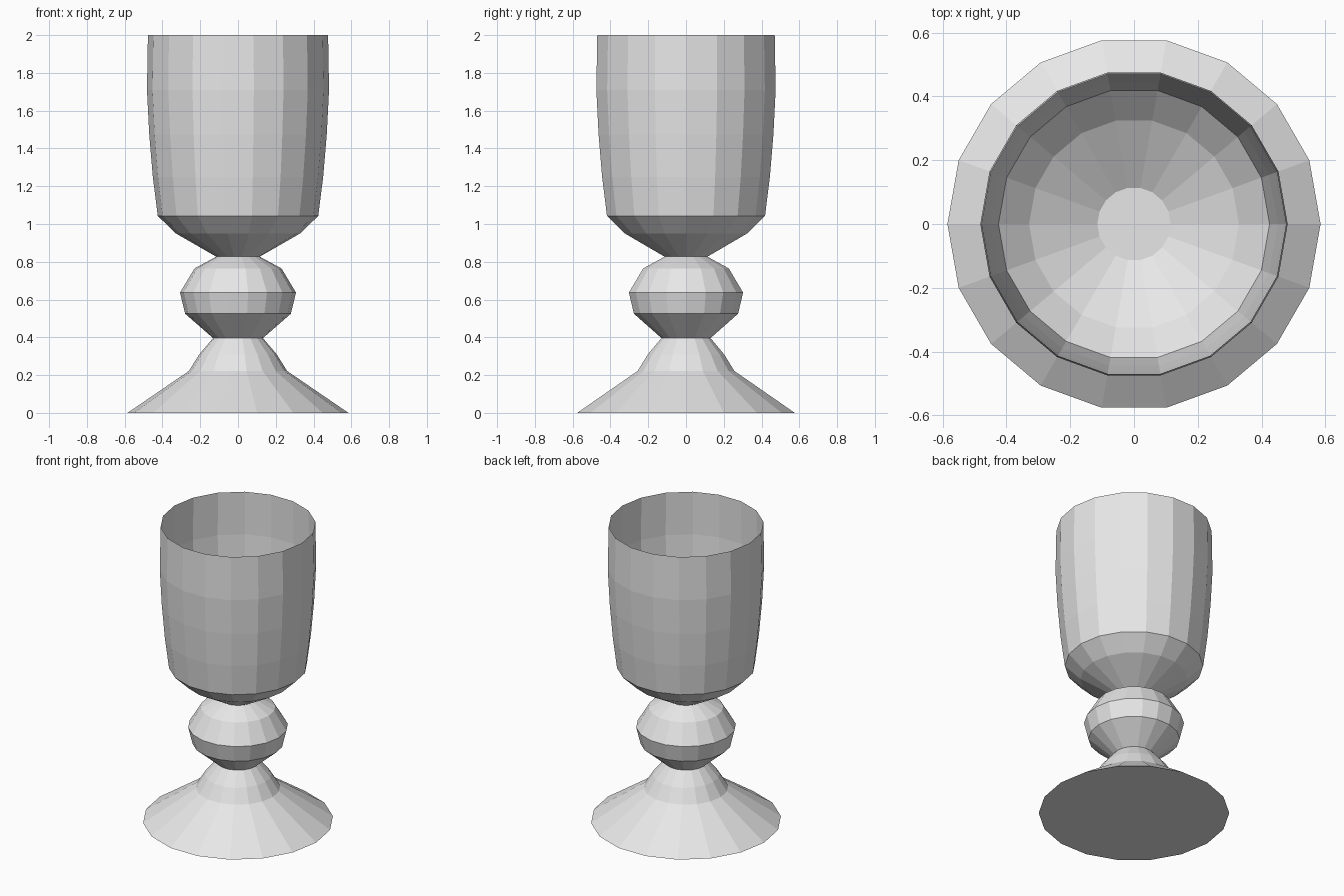
import bpy
import bmesh
from math import cos, sin, tau

SIDES = 18

old = bpy.data.objects.get("Cube")
if old:
    bpy.data.objects.remove(old, do_unlink=True)

grey = bpy.data.materials.new("pale grey")
grey.use_nodes = True
colour = (0.8, 0.8, 0.8, 1)
grey.diffuse_color = colour
grey.node_tree.nodes["Principled BSDF"].inputs["Base Color"].default_value = colour


def lathe(name, profile, cap_bottom=False):
    """Turn a profile of (radius, height) points into a faceted shell."""
    bm = bmesh.new()
    rings = [[bm.verts.new((r * cos(tau * i / SIDES), r * sin(tau * i / SIDES), z))
              for i in range(SIDES)] for r, z in profile]
    for low, high in zip(rings, rings[1:]):
        for i in range(SIDES):
            j = (i + 1) % SIDES
            bm.faces.new((low[i], low[j], high[j], high[i]))
    if cap_bottom:
        bm.faces.new(rings[0][::-1])
    mesh = bpy.data.meshes.new(name)
    bm.to_mesh(mesh)
    bm.free()
    mesh.materials.append(grey)
    obj = bpy.data.objects.new(name, mesh)
    bpy.context.collection.objects.link(obj)
    return obj


# Flared foot with a closed underside
lathe("foot", [(0.585, 0), (0.26, 0.222), (0.205, 0.31), (0.132, 0.396)], cap_bottom=True)

# Rounded knob on the stem
lathe("stem_knob", [(0.132, 0.396), (0.28, 0.525), (0.307, 0.637), (0.23, 0.765), (0.115, 0.827)])

# Thin open bowl with a flat floor
lathe("bowl", [(0.115, 0.827), (0.329, 0.95), (0.425, 1.043), (0.451, 1.25),
               (0.47, 1.475), (0.482, 1.71), (0.477, 2)], cap_bottom=True)
